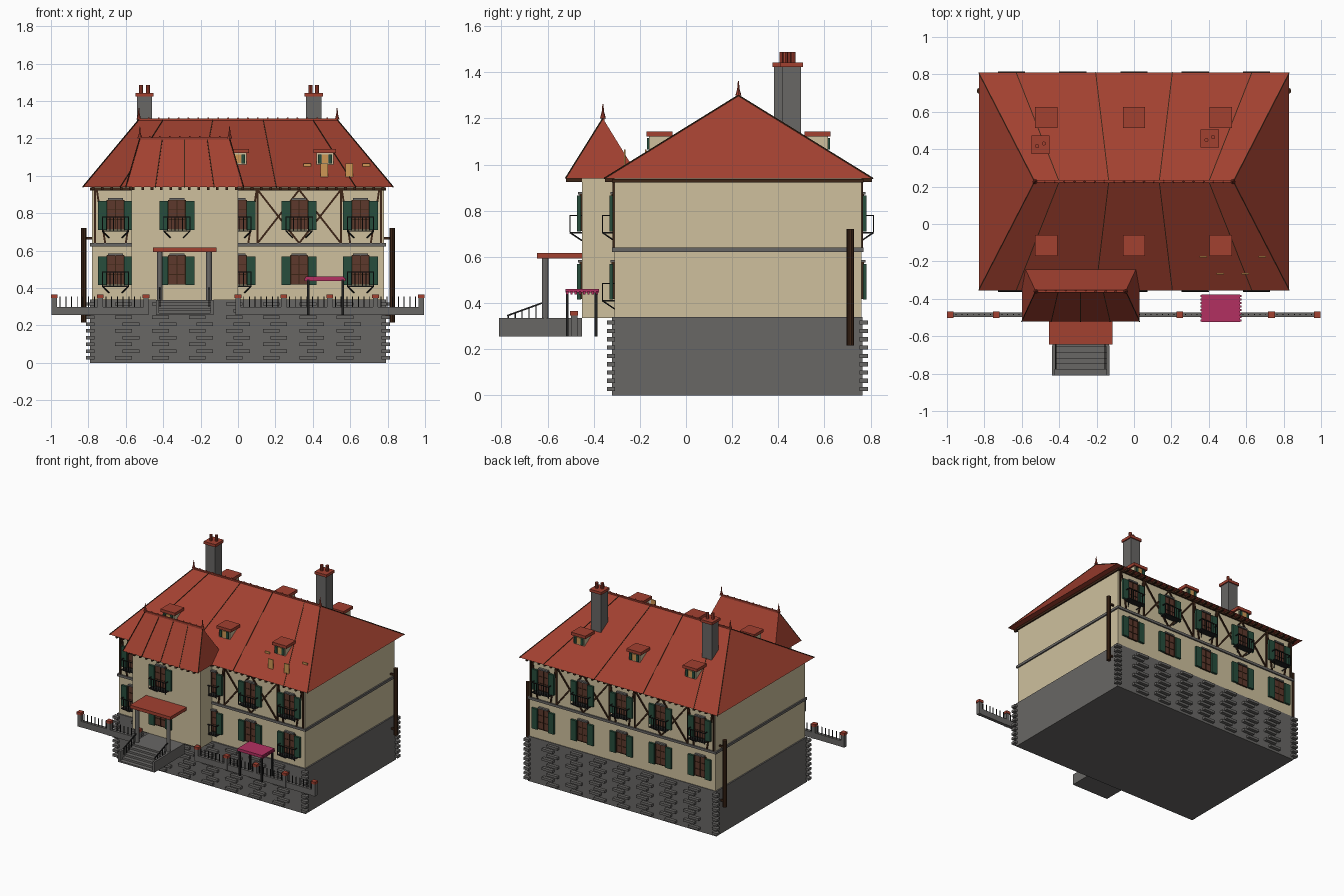
import bpy, bmesh
from mathutils import Vector, Matrix

cube = bpy.data.objects.get("Cube")
if cube:
    bpy.data.objects.remove(cube)


def material(name, *rgb):
    m = bpy.data.materials.new(name)
    m.use_nodes = True
    m.diffuse_color = (*rgb, 1)
    bsdf = m.node_tree.nodes["Principled BSDF"]
    bsdf.inputs["Base Color"].default_value = (*rgb, 1)
    bsdf.inputs["Roughness"].default_value = 0.9
    return m


RED = material("roof red", 0.36, 0.052, 0.03)
CREAM = material("plaster cream", 0.62, 0.53, 0.34)
GREY = material("stone grey", 0.14, 0.135, 0.13)
GREEN = material("shutter green", 0.02, 0.075, 0.045)
BROWN = material("window brown", 0.11, 0.04, 0.025)
TIMBER = material("dark timber", 0.045, 0.018, 0.008)
IRON = material("black iron", 0.014, 0.014, 0.014)
PINK = material("awning pink", 0.45, 0.03, 0.12)
TAN = material("plank tan", 0.62, 0.31, 0.09)


class Part:
    """Collects simple solids and turns them into one object."""

    def __init__(self, name, mat):
        self.name, self.mat, self.bm = name, mat, bmesh.new()

    def box(self, x0, x1, y0, y1, z0, z1):
        size = Matrix.Diagonal((x1 - x0, abs(y1 - y0), z1 - z0, 1))
        mid = Matrix.Translation(((x0 + x1) / 2, (y0 + y1) / 2, (z0 + z1) / 2))
        bmesh.ops.create_cube(self.bm, size=1, matrix=mid @ size)

    def beam(self, p, q, w):
        p, q = Vector(p), Vector(q)
        d = q - p
        turn = d.to_track_quat('Z', 'Y').to_matrix().to_4x4()
        bmesh.ops.create_cube(self.bm, size=1, matrix=Matrix.Translation((p + q) / 2)
                              @ turn @ Matrix.Diagonal((w, w, d.length, 1)))

    def cone(self, x, y, z0, z1, r0, r1, n=8):
        bmesh.ops.create_cone(self.bm, cap_ends=True, segments=n, radius1=r0, radius2=r1,
                              depth=z1 - z0, matrix=Matrix.Translation((x, y, (z0 + z1) / 2)))

    def hip(self, x0, x1, y0, y1, z, rx0, rx1, ry, rz):
        a, b, c, d, e, f = [self.bm.verts.new(p) for p in (
            (x0, y0, z), (x1, y0, z), (x1, y1, z), (x0, y1, z), (rx0, ry, rz), (rx1, ry, rz))]
        for face in ((a, b, f, e), (b, c, f), (c, d, e, f), (d, a, e), (d, c, b, a)):
            self.bm.faces.new(face)

    def done(self):
        mesh = bpy.data.meshes.new(self.name)
        bmesh.ops.recalc_face_normals(self.bm, faces=self.bm.faces)
        self.bm.to_mesh(mesh)
        self.bm.free()
        mesh.materials.append(self.mat)
        bpy.context.collection.objects.link(bpy.data.objects.new(self.name, mesh))


F, B, T = -0.31, 0.76, -0.45          # front wall, back wall, tower front
EAVE = 0.94

# Basement, walls, tower and string course
base = Part("basement", GREY)
base.box(-0.79, 0.79, F - 0.01, B + 0.005, 0, 0.34)
base.done()
walls = Part("walls", CREAM)
walls.box(-0.78, 0.78, F, B, 0.34, EAVE)
walls.box(-0.57, 0, T, F + 0.01, 0.335, EAVE)
walls.done()
band = Part("string_course", GREY)
band.box(-0.79, 0.79, F - 0.01, B + 0.01, 0.622, 0.64)
band.done()

# Stone courses on the corners and long basement faces
stones = Part("basement_stones", GREY)
for row in range(9):
    z = 0.018 + row * 0.036
    for i in range(9):
        x = -0.79 + i * 0.1975
        w = 0.022 if i in (0, 8) else 0.045
        shift = 0 if i in (0, 8) else (row % 2 - 0.5) * 0.04
        for y in (F - 0.015, B + 0.01):
            stones.box(x + shift - w, x + shift + w, y - 0.018, y + 0.018, z, z + 0.018)
stones.done()

# Roofs
roof = Part("main_roof", RED)
roof.hip(-0.83, 0.83, -0.355, 0.81, EAVE, -0.53, 0.53, 0.227, 1.3)
roof.done()
roof = Part("tower_roof", RED)
roof.hip(-0.6, 0.03, -0.522, -0.2, EAVE, -0.525, -0.045, -0.36, 1.2)
roof.done()

# Roof seams, ridge cresting and finials
trim = Part("roof_seams", TIMBER)
for top, low in ((0.135, 0.205), (0.4, 0.63)):
    for s in (-1, 1):
        for y in (-0.355, 0.81):
            trim.beam((s * top, 0.227, 1.3), (s * low, y, EAVE), 0.005)
for t in (0.25, 0.5, 0.75):
    trim.beam((-0.525 + 0.48 * t, -0.36, 1.2), (-0.6 + 0.63 * t, -0.522, EAVE), 0.005)
for x, rx in ((-0.83, -0.53), (0.83, 0.53)):
    for y in (-0.355, 0.81):
        trim.beam((rx, 0.227, 1.3), (x, y, EAVE), 0.005)
for x, rx in ((-0.6, -0.525), (0.03, -0.045)):
    trim.beam((rx, -0.36, 1.2), (x, -0.522, EAVE), 0.005)
trim.done()
crest = Part("ridge_crest", RED)
for x0, x1, y, z, n in ((-0.53, 0.53, 0.227, 1.3, 20), (-0.525, -0.045, -0.36, 1.2, 9)):
    crest.box(x0, x1, y - 0.006, y + 0.006, z - 0.008, z + 0.006)
    for i in range(n + 1):
        crest.cone(x0 + (x1 - x0) * i / n, y, z, z + 0.013, 0.007, 0.004, 6)
    for x in (x0, x1):
        crest.cone(x, y, z, z + 0.025, 0.013, 0.006)
        crest.cone(x, y, z + 0.02, z + 0.063, 0.006, 0.002)
crest.done()

# Eaves moulding and rafter ends
eaves = Part("eaves", TIMBER)
eaves.box(-0.79, 0.79, F - 0.01, B + 0.01, 0.922, 0.938)
for i in range(32):
    x = -0.775 + i * 0.05
    eaves.box(x - 0.007, x + 0.007, F - 0.042, F, 0.925, EAVE)
    eaves.box(x - 0.007, x + 0.007, B, B + 0.045, 0.925, EAVE)
for i in range(12):
    x = -0.56 + i * 0.05
    eaves.box(x - 0.007, x + 0.007, T - 0.07, T, 0.925, EAVE)
eaves.done()

# Dormers
dormer_wall, dormer_roof = Part("dormer_walls", CREAM), Part("dormer_roofs", RED)
dormer_pane, dormer_shutter = Part("dormer_panes", TAN), Part("dormer_shutters", GREEN)
for x in (-0.47, 0, 0.465):
    for y, s in ((-0.115, -1), (0.57, 1)):
        dormer_wall.box(x - 0.046, x + 0.046, y - 0.046, y + 0.046, 1.03, 1.125)
        dormer_roof.box(x - 0.06, x + 0.06, y - 0.056, y + 0.056, 1.122, 1.144)
        f = y + s * 0.048
        dormer_pane.box(x - 0.017, x + 0.017, f - 0.004, f + 0.004, 1.068, 1.115)
        for k in (-0.028, 0.028):
            dormer_shutter.box(x + k - 0.01, x + k + 0.01, f - 0.007, f + 0.007, 1.066, 1.115)
for p in (dormer_wall, dormer_roof, dormer_pane, dormer_shutter):
    p.done()

# Loose planks on the front roof slope
planks = Part("roof_planks", TAN)
for x in (0.46, 0.595):
    planks.box(x - 0.02, x + 0.02, -0.269, -0.262, 0.99, 1.065)
for x in (0.37, 0.685):
    planks.box(x - 0.02, x + 0.02, -0.178, -0.171, 1.05, 1.065)
planks.done()

# Chimneys
stack, cap = Part("chimney_stacks", GREY), Part("chimney_caps", RED)
pots = Part("chimney_pots", RED)
for x, y in ((-0.5, 0.423), (0.405, 0.457)):
    stack.box(x - 0.041, x + 0.041, y - 0.041, y + 0.041, 1.1, 1.425)
    cap.box(x - 0.049, x + 0.049, y - 0.049, y + 0.049, 1.423, 1.443)
    for k in (-0.018, 0.018):
        pots.cone(x + k, y + k * 0.4, 1.44, 1.487, 0.011, 0.011)
for p in (stack, cap, pots):
    p.done()

# Windows, shutters, lintels and balconies; s is the outward y direction
pane, frame = Part("window_panes", BROWN), Part("window_bars", TIMBER)
shutter, lintel, rail = Part("shutters", GREEN), Part("lintels", GREY), Part("balconies", IRON)


def window(x, y, s, z, balcony):
    pane.box(x - 0.045, x + 0.045, y, y + s * 0.008, z, z + 0.155)
    for k in (-0.045, 0, 0.045):
        frame.box(x + k - 0.003, x + k + 0.003, y, y + s * 0.012, z, z + 0.155)
    for k in (0, 0.052, 0.104, 0.155):
        frame.box(x - 0.045, x + 0.045, y, y + s * 0.011, z + k - 0.002, z + k + 0.002)
    for k in (-0.07, 0.07):
        shutter.box(x + k - 0.024, x + k + 0.024, y + s * 0.006, y + s * 0.022, z - 0.004, z + 0.15)
    lintel.box(x - 0.04, x + 0.04, y, y + s * 0.018, z + 0.155, z + 0.166)
    if not balcony:
        return
    low, high, out, r = z - 0.01, z + 0.065, y + s * 0.052, 0.005
    rail.box(x - 0.07, x + 0.07, y, out, low - 0.003, low + 0.003)
    rail.beam((x - 0.073, out, high), (x + 0.073, out, high), r)
    for i in range(8):
        k = x - 0.07 + i * 0.02
        rail.beam((k, out, low), (k, out, high), 0.004)
    for k in (x - 0.07, x + 0.07):
        rail.beam((k, y, high), (k, out, high), r)
        rail.beam((k * 0.5 + x * 0.5, y, low - 0.035), (k, out, low), r)


COLS = (-0.655, -0.327, 0, 0.327, 0.655)
UP, LOW = 0.715, 0.42
for x in COLS:
    window(x, B, 1, UP, True)
    window(x, B, 1, LOW, False)
    if x != COLS[1]:
        window(x, F, -1, UP, True)
        window(x, F, -1, LOW, x != COLS[3])
window(COLS[1], T, -1, UP, True)
window(COLS[1], T, -1, LOW, False)
for p in (pane, frame, shutter, lintel, rail):
    p.done()

# Half timbering on the upper floor
timber = Part("half_timbering", TIMBER)
Z0, Z1 = 0.64, 0.925
for y in (F - 0.003, B + 0.003):
    for x in (-0.765, -0.55, -0.105, 0.105, 0.55, 0.765):
        timber.beam((x, y, Z0), (x, y, Z1), 0.01)
    for x0, x1 in ((-0.55, -0.327), (-0.327, -0.105), (0.105, 0.327), (0.327, 0.55)):
        timber.beam((x0, y, Z0), (x1, y, Z1), 0.01)
        timber.beam((x0, y, Z1), (x1, y, Z0), 0.01)
    for x in (-0.655, 0, 0.655):
        for k in (-1, 1):
            timber.beam((x + k * 0.1, y, Z1), (x + k * 0.055, y, Z0), 0.01)
timber.done()

# Downpipes at the rear sides
pipes = Part("downpipes", TIMBER)
for x in (-0.825, 0.825):
    pipes.cone(x, 0.712, 0.215, 0.72, 0.016, 0.016, 10)
    for z in (0.25, 0.66):
        pipes.box(min(x, x * 0.94), max(x, x * 0.94), 0.706, 0.718, z, z + 0.012)
pipes.done()

# Porch with steps, columns, roof and handrails
porch = Part("porch_steps", GREY)
porch.box(-0.435, -0.135, -0.655, T, 0.255, 0.335)
for i in range(5):
    porch.box(-0.425, -0.145, -0.687 - i * 0.031, -0.655 - i * 0.031, 0.255, 0.322 - i * 0.014)
for x in (-0.43, -0.14):
    porch.box(x - 0.008, x + 0.008, -0.81, -0.65, 0.255, 0.335)
porch.done()
columns, handrail = Part("porch_columns", GREY), Part("porch_handrails", IRON)
for x in (-0.418, -0.155):
    columns.cone(x, -0.61, 0.33, 0.595, 0.015, 0.015, 12)
    handrail.beam((x, -0.775, 0.345), (x, -0.61, 0.405), 0.007)
    for i in range(6):
        y = -0.77 + i * 0.03
        handrail.beam((x, y, 0.3), (x, y, 0.347 + i * 0.011), 0.005)
columns.done()
handrail.done()
canopy = Part("porch_roof", RED)
canopy.box(-0.455, -0.115, -0.645, T, 0.593, 0.617)
canopy.done()

# Garden wall with posts and iron bars
wall, caps, bars = Part("garden_wall", GREY), Part("post_caps", RED), Part("fence_bars", IRON)
for x0, x1, n in ((-0.982, -0.492, 2), (0, 0.98, 4)):
    wall.box(x0, x1, -0.497, -0.473, 0.255, 0.3)
    for i in range(n + 1):
        x = x0 + (x1 - x0) * i / n
        wall.box(x - 0.014, x + 0.014, -0.499, -0.471, 0.255, 0.35)
        caps.box(x - 0.018, x + 0.018, -0.503, -0.467, 0.347, 0.366)
        for j in range(1, 8 if i < n else 0):
            k = x + (x1 - x0) / n * j / 8
            bars.beam((k, -0.485, 0.3), (k, -0.485, 0.355), 0.005)
for p in (wall, caps, bars):
    p.done()

# Garden awning with scalloped edge
awning, legs = Part("awning_cover", PINK), Part("awning_legs", IRON)
awning.box(0.362, 0.568, -0.523, -0.377, 0.445, 0.461)
for i in range(8):
    y = -0.515 + i * 0.0185
    awning.box(0.355, 0.575, y - 0.005, y + 0.005, 0.438, 0.453)
for x in (0.375, 0.56):
    for y in (-0.515, -0.39):
        legs.box(x - 0.006, x + 0.006, y - 0.006, y + 0.006, 0.255, 0.446)
legs.done()
awning.done()
